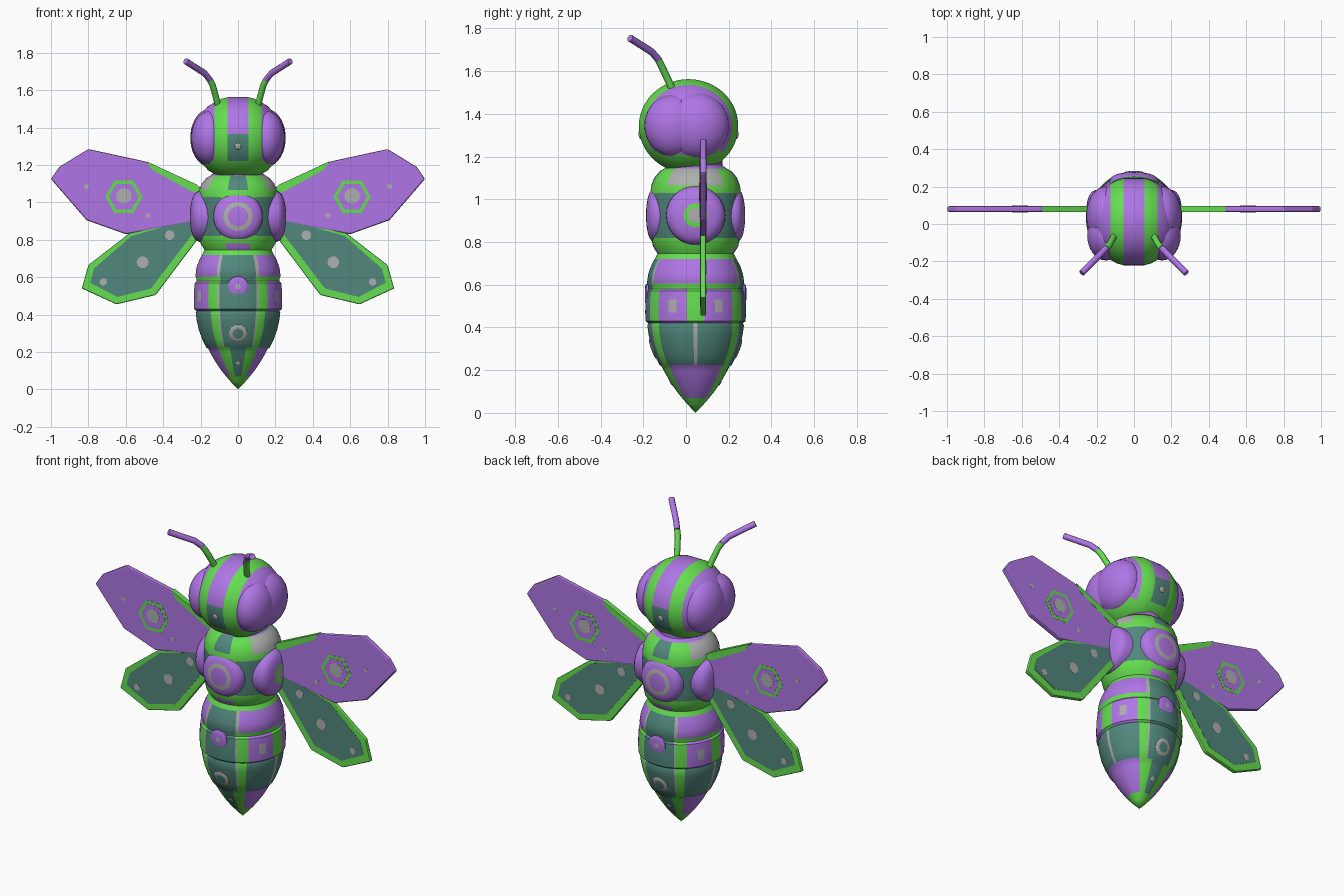
import bpy, bmesh, math
from mathutils import Matrix, Vector

if "Cube" in bpy.data.objects:
    bpy.data.objects.remove(bpy.data.objects["Cube"])

COLS = {"purple": (0.43, 0.18, 0.79), "bright_green": (0.13, 0.73, 0.08),
        "dark_teal": (0.083, 0.245, 0.205), "pale_grey": (0.42, 0.43, 0.42)}
MATS = []
for n, c in COLS.items():
    m = bpy.data.materials.new(n)
    m.diffuse_color = (*c, 1)
    m.use_nodes = True
    m.node_tree.nodes["Principled BSDF"].inputs["Base Color"].default_value = m.diffuse_color
    MATS.append(m)
PURPLE, GREEN, TEAL, GREY = range(4)
CY = 0.045  # body axis in y


def finish(name, bm, smooth=True):
    bmesh.ops.recalc_face_normals(bm, faces=bm.faces)
    me = bpy.data.meshes.new(name)
    bm.to_mesh(me)
    bm.free()
    for m in MATS:
        me.materials.append(m)
    ob = bpy.data.objects.new(name, me)
    bpy.context.collection.objects.link(ob)
    if smooth:
        bpy.ops.object.select_all(action='DESELECT')
        ob.select_set(True)
        bpy.context.view_layer.objects.active = ob
        bpy.ops.object.shade_smooth_by_angle(angle=math.radians(35))
    return ob


def lathe(name, rings, n, rule, mat):
    """Loft elliptical rings (height, rx, ry) along local z, colour faces by rule."""
    bm = bmesh.new()
    loops = []
    for h, rx, ry in rings:
        loops.append([bm.verts.new((rx * math.cos(2 * math.pi * i / n),
                                    ry * math.sin(2 * math.pi * i / n), h)) for i in range(n)])
    for a, b in zip(loops, loops[1:]):
        for i in range(n):
            j = (i + 1) % n
            bm.faces.new((a[i], a[j], b[j], b[i]))
    for end in (loops[0], loops[-1]):
        bm.faces.new(end)
    bmesh.ops.remove_doubles(bm, verts=bm.verts, dist=1e-5)
    for f in bm.faces:
        f.material_index = rule(f.calc_center_median())
    bm.transform(mat)
    return finish(name, bm)


def side_angle(c):
    return math.degrees(math.atan2(abs(c.x), abs(c.y)))  # 0 front/back, 90 side


# ---- abdomen: overlapping striped segments
def abdomen_rule(c):
    t, z = side_angle(c), c.z
    if z < 0.07 or z > 0.72:
        return GREEN
    if z < 0.22:
        return TEAL if t < 15 else GREEN if t < 40 else PURPLE
    if t < 25:
        return TEAL
    if z < 0.425:
        return GREY if t < 27.5 or t > 87.5 else GREEN if t < 40 else TEAL
    if z < 0.575:
        if 57 < t < 67 and 0.47 < z < 0.53:
            return GREY
        return GREY if t < 27.5 else GREEN if t < 42.5 or t > 80 else PURPLE
    if z < 0.605:
        return GREEN
    return GREY if t < 30 else PURPLE


prof = [(0, 0), (0.04, 0.038), (0.07, 0.064), (0.1, 0.088), (0.15, 0.122), (0.2, 0.15), (0.215, 0.157),
        (0.225, 0.17), (0.27, 0.192), (0.32, 0.21), (0.37, 0.221), (0.41, 0.226), (0.42, 0.222),
        (0.43, 0.234), (0.47, 0.236), (0.53, 0.235), (0.57, 0.231), (0.58, 0.221), (0.59, 0.221),
        (0.605, 0.228), (0.65, 0.222), (0.69, 0.208), (0.72, 0.192), (0.75, 0.176), (0.8, 0.15)]
lathe("abdomen", [(z, r, r) for z, r in prof], 144, abdomen_rule, Matrix.Translation((0, CY, 0)))


# ---- thorax with neck
def thorax_rule(c):
    t, z = side_angle(c), c.z
    if z > 1.145:
        return PURPLE
    if z < 0.82:
        return PURPLE if t < 20 and z < 0.78 else GREEN
    if z < 1.03:
        return TEAL if 25 < t < 65 else GREEN
    if t < 15 and z > 1.065:
        return TEAL
    return GREY if t > 50 and z > 1.065 else GREEN


prof = [(0.70, 0.15), (0.74, 0.175), (0.78, 0.2), (0.82, 0.208), (0.87, 0.211), (0.93, 0.213),
        (0.99, 0.213), (1.03, 0.212), (1.065, 0.208), (1.1, 0.194), (1.13, 0.17), (1.145, 0.145),
        (1.16, 0.125), (1.22, 0.125)]
lathe("thorax", [(z, r, r) for z, r in prof], 72, thorax_rule, Matrix.Translation((0, CY, 0)))


# ---- raised round pads: thorax bosses and small spots
def pad(name, pos, direction, radius, depth, colours):
    """colours: list of (relative radius limit, colour)"""
    steps = [(-1.2, 1.0), (0, 0.98), (0.35, 0.92), (0.62, 0.8), (0.74, 0.7), (0.84, 0.58),
             (0.93, 0.4), (0.98, 0.25), (1, 0)]

    def rule(c):
        r = math.hypot(c.x, c.y) / radius
        return next((col for lim, col in colours if r < lim), colours[-1][1])
    q = Vector(direction).to_track_quat('Z', 'Y').to_matrix().to_4x4()
    lathe(name, [(h * depth, r * radius, r * radius) for h, r in steps], 32, rule,
          Matrix.Translation(pos) @ q)


for s, tag in ((-1, "front"), (1, "back")):
    pad(f"thorax_boss_{tag}", (0, CY + s * 0.187, 0.925), (0, s, 0), 0.134, 0.045,
        [(0.48, PURPLE), (0.63, GREY), (2, PURPLE)])
    pad(f"abdomen_spot_{tag}", (0, CY + s * 0.23, 0.55), (0, s, -0.02), 0.055, 0.008,
        [(0.2, GREY), (2, PURPLE)])
    pad(f"abdomen_ring_{tag}", (0, CY + s * 0.2, 0.3), (0, s, -0.36), 0.05, 0.008,
        [(0.55, TEAL), (2, GREY)])
    pad(f"abdomen_dot_{tag}", (0, CY + s * 0.112, 0.14), (0, s, -0.65), 0.016, 0.006, [(2, GREY)])
    pad(f"head_dot_{tag}", (0, 0.012 + s * 0.228, 1.3), (0, s, -0.2), 0.018, 0.006, [(2, GREY)])
for s, tag in ((-1, "left"), (1, "right")):
    pad(f"thorax_boss_{tag}", (s * 0.205, CY, 0.925), (s, 0, 0), 0.14, 0.052,
        [(0.2, GREY), (0.45, GREEN), (2, PURPLE)])


# ---- head: striped hull revolved around x (local -x is up)
def head_rule(c):
    if abs(c.z) < 0.055:
        return PURPLE if -c.x > 0.02 else TEAL if -c.x > -0.13 else GREEN
    return PURPLE if abs(c.z) > 0.125 and -c.x > -0.12 else GREEN


half = [(0.055, 0.99), (0.09, 0.95), (0.125, 0.87), (0.16, 0.77), (0.19, 0.62), (0.21, 0.45), (0.22, 0)]
prof = [(-h, k) for h, k in reversed(half)] + half
lathe("head", [(h, 0.222 * k, 0.235 * k) for h, k in prof], 64, head_rule,
      Matrix.Translation((0, 0.012, 1.343)) @ Matrix.Rotation(math.pi / 2, 4, 'Y'))


# ---- eyes: two overlapping lobes per side
def ellipsoid(name, pos, size, col):
    bm = bmesh.new()
    bmesh.ops.create_uvsphere(bm, u_segments=32, v_segments=20, radius=1)
    for f in bm.faces:
        f.material_index = col
    bm.transform(Matrix.Translation(pos) @ Matrix.Diagonal((*size, 1)))
    finish(name, bm)


for s, tag in ((-1, "left"), (1, "right")):
    ellipsoid(f"eye_front_{tag}", (s * 0.15, -0.06, 1.345), (0.1, 0.135, 0.145), PURPLE)
    ellipsoid(f"eye_back_{tag}", (s * 0.15, 0.045, 1.345), (0.105, 0.157, 0.155), PURPLE)


# ---- antennae: bent tubes in two colours
def tube(name, pts, col):
    cu = bpy.data.curves.new(name, 'CURVE')
    cu.dimensions = '3D'
    cu.bevel_depth = 0.017
    cu.bevel_resolution = 3
    cu.use_fill_caps = True
    sp = cu.splines.new('POLY')
    sp.points.add(len(pts) - 1)
    for p, q in zip(sp.points, pts):
        p.co = (*q, 1)
    cu.materials.append(MATS[col])
    bpy.context.collection.objects.link(bpy.data.objects.new(name, cu))


for s, tag in ((-1, "left"), (1, "right")):
    tube(f"antenna_base_{tag}", [(s * x, y, z) for x, y, z in
         [(0.1, -0.05, 1.48), (0.112, -0.075, 1.54), (0.135, -0.115, 1.625), (0.15, -0.13, 1.655)]], GREEN)
    tube(f"antenna_tip_{tag}", [(s * x, y, z) for x, y, z in
         [(0.15, -0.13, 1.655), (0.178, -0.16, 1.69), (0.28, -0.262, 1.755)]], PURPLE)


# ---- wings: flat plates with thin inlays showing on both faces
def plate(name, pts, thick, col, bevel=0):
    bm = bmesh.new()
    face = bm.faces.new([bm.verts.new((x, 0.08 - thick / 2, z)) for x, z in pts])
    out = bmesh.ops.extrude_face_region(bm, geom=[face])
    bmesh.ops.translate(bm, vec=(0, thick, 0),
                        verts=[v for v in out["geom"] if isinstance(v, bmesh.types.BMVert)])
    for f in bm.faces:
        f.material_index = col
    ob = finish(name, bm, smooth=False)
    if bevel:
        md = ob.modifiers.new("soft_edge", 'BEVEL')
        md.width = bevel
        md.segments = 2


def disc(x, z, r, n):
    return [(x + r * math.cos(2 * math.pi * i / n), z + r * math.sin(2 * math.pi * i / n)) for i in range(n)]


UPPER = [(0.15, 1.06), (0.22, 1.09), (0.5, 1.22), (0.8, 1.285), (0.955, 1.19), (1.0, 1.125),
         (0.81, 0.905), (0.6, 0.83), (0.15, 0.91)]
STRIP = [(0.15, 1.03), (0.22, 1.095), (0.49, 1.22), (0.46, 1.175), (0.25, 1.06)]
LOWER = [(0.15, 0.95), (0.58, 0.835), (0.8, 0.665), (0.835, 0.54), (0.65, 0.455), (0.44, 0.505), (0.15, 0.89)]
INNER = [(0.15, 0.94), (0.57, 0.82), (0.77, 0.645), (0.79, 0.57), (0.645, 0.495), (0.465, 0.54), (0.19, 0.9)]
for s, tag in ((-1, "left"), (1, "right")):
    parts = [("upper_wing", UPPER, 0.03, PURPLE, 0.008),
             ("upper_wing_edge", STRIP, 0.032, GREEN, 0),
             ("upper_wing_hexagon", disc(0.61, 1.03, 0.1, 6), 0.032, GREEN, 0),
             ("upper_wing_hexagon_fill", disc(0.61, 1.03, 0.08, 6), 0.034, PURPLE, 0),
             ("upper_wing_spot", disc(0.61, 1.035, 0.042, 12), 0.036, GREY, 0),
             ("upper_wing_dot_outer", disc(0.81, 1.085, 0.014, 8), 0.032, GREY, 0),
             ("upper_wing_dot_inner", disc(0.48, 0.93, 0.014, 8), 0.032, GREY, 0),
             ("lower_wing", LOWER, 0.026, GREEN, 0.006),
             ("lower_wing_panel", INNER, 0.028, TEAL, 0),
             ("lower_wing_spot_inner", disc(0.365, 0.825, 0.026, 10), 0.03, GREY, 0),
             ("lower_wing_spot_middle", disc(0.51, 0.68, 0.032, 10), 0.03, GREY, 0),
             ("lower_wing_spot_outer", disc(0.72, 0.575, 0.02, 10), 0.03, GREY, 0)]
    for name, pts, thick, col, bev in parts:
        plate(f"{name}_{tag}", [(s * x, z) for x, z in pts], thick, col, bev)
